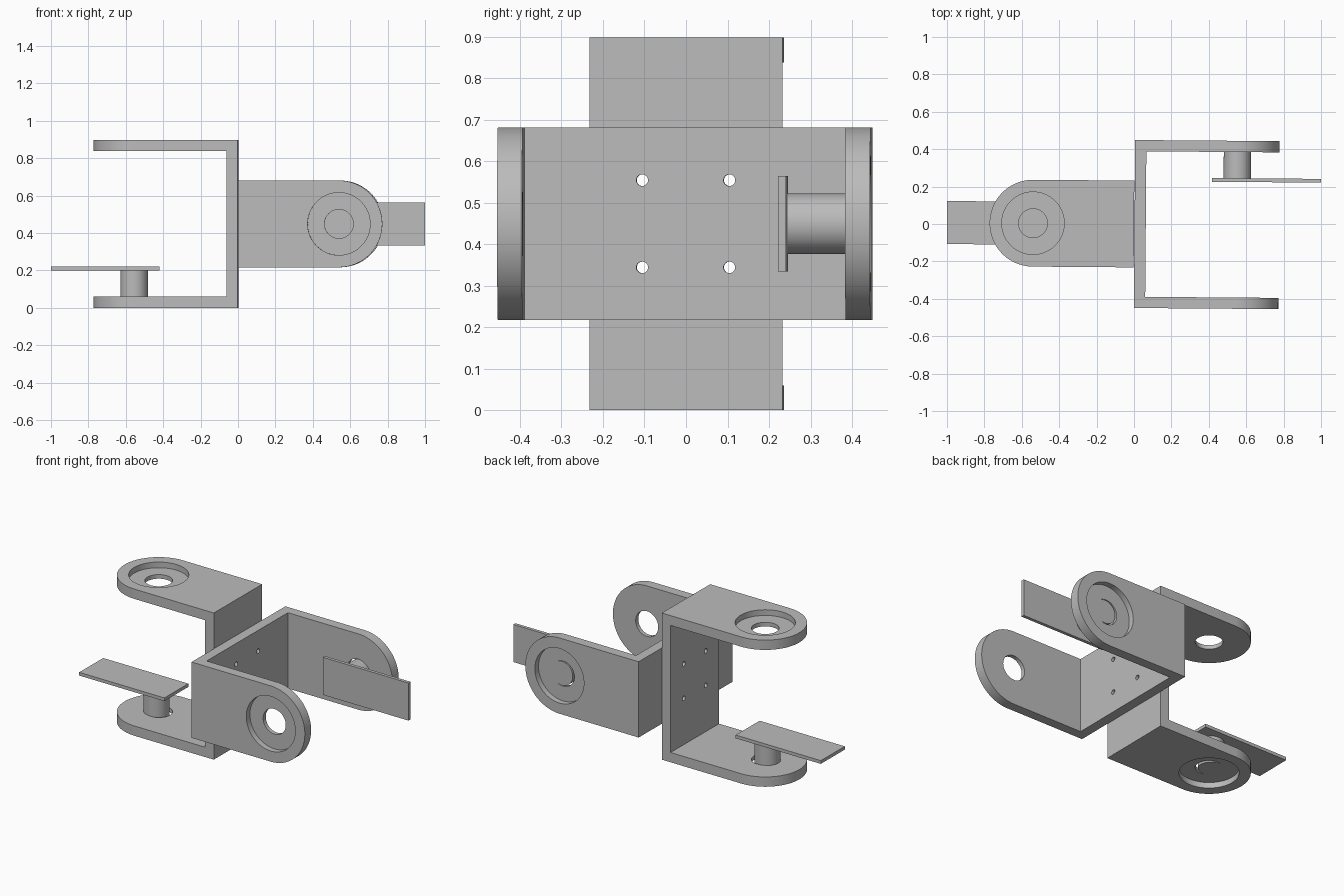
import bpy, bmesh, math
from mathutils import Matrix, Vector

if "Cube" in bpy.data.objects:
    bpy.data.objects.remove(bpy.data.objects["Cube"], do_unlink=True)

grey = bpy.data.materials.new("plain_grey")
grey.use_nodes = True
grey.diffuse_color = (0.5, 0.5, 0.5, 1)
grey.node_tree.nodes["Principled BSDF"].inputs["Base Color"].default_value = (0.5, 0.5, 0.5, 1)

# Bracket sizes, local frame: mouth towards +x, arms at +y and -y
HALF = 0.449      # half the distance over both arms
WALL = 0.06       # sheet thickness
RAD = 0.232       # half the sheet width, also the arm end radius
HOLE_X = 0.54     # pivot position along the arm
RECESS = 0.035    # depth of the bearing seat
SEGS = 64


def new_object(name, bm):
    bmesh.ops.recalc_face_normals(bm, faces=bm.faces)
    mesh = bpy.data.meshes.new(name)
    bm.to_mesh(mesh)
    bm.free()
    mesh.materials.append(grey)
    obj = bpy.data.objects.new(name, mesh)
    bpy.context.collection.objects.link(obj)
    return obj


def prism(name, points, direction):
    """Extrude a closed outline along a direction."""
    bm = bmesh.new()
    face = bm.faces.new([bm.verts.new(p) for p in points])
    ext = bmesh.ops.extrude_face_region(bm, geom=[face])
    verts = [v for v in ext["geom"] if isinstance(v, bmesh.types.BMVert)]
    bmesh.ops.translate(bm, verts=verts, vec=direction)
    return new_object(name, bm)


def cylinder(name, start, end, radius, segs=SEGS):
    start, end = Vector(start), Vector(end)
    axis = end - start
    turn = axis.to_track_quat('Z', 'Y').to_matrix().to_4x4()
    bm = bmesh.new()
    bmesh.ops.create_cone(bm, cap_ends=True, segments=segs, radius1=radius, radius2=radius,
                          depth=axis.length, matrix=Matrix.Translation((start + end) / 2) @ turn)
    return new_object(name, bm)


def box(name, low, high):
    low, high = Vector(low), Vector(high)
    bm = bmesh.new()
    bmesh.ops.create_cube(bm, size=1, matrix=Matrix.Translation((low + high) / 2)
                          @ Matrix.Diagonal((*(high - low), 1)))
    return new_object(name, bm)


def carve(obj, cutter, operation='DIFFERENCE'):
    """Apply a boolean and discard its cutter."""
    cutter.hide_render = True
    mod = obj.modifiers.new("cut", 'BOOLEAN')
    mod.operation, mod.object, mod.solver = operation, cutter, 'EXACT'
    bpy.context.view_layer.objects.active = obj
    bpy.ops.object.modifier_apply(modifier=mod.name)
    bpy.data.objects.remove(cutter, do_unlink=True)


def finish(obj, matrix):
    obj.data.transform(matrix)
    bpy.ops.object.select_all(action='DESELECT')
    obj.select_set(True)
    bpy.context.view_layer.objects.active = obj
    bpy.ops.object.shade_smooth_by_angle(angle=math.radians(30))


def build_bracket(prefix, matrix, pin_shift):
    # Folded sheet: a U outline trimmed to rounded arm ends
    inner = HALF - WALL
    tip = HOLE_X + RAD
    outline = [(0, -HALF), (tip + 0.1, -HALF), (tip + 0.1, -inner), (WALL, -inner),
               (WALL, inner), (tip + 0.1, inner), (tip + 0.1, HALF), (0, HALF)]
    bracket = prism(prefix + "_bracket", [(x, y, -0.3) for x, y in outline], (0, 0, 0.6))
    arc = [math.pi * (i / SEGS - 0.5) for i in range(SEGS + 1)]
    rounded = [(-0.1, -0.6, RAD), (-0.1, -0.6, -RAD)]
    rounded += [(HOLE_X + RAD * math.cos(a), -0.6, RAD * math.sin(a)) for a in arc]
    carve(bracket, prism("trim", rounded, (0, 1.2, 0)), 'INTERSECT')

    # Pivot holes with bearing seats on the outer faces
    for side in (-1, 1):
        carve(bracket, cylinder("seat", (HOLE_X, side * (HALF - RECESS), 0),
                                (HOLE_X, side * 0.6, 0), 0.167))
        carve(bracket, cylinder("bore", (HOLE_X, side * 0.3, 0),
                                (HOLE_X, side * 0.6, 0), 0.077))
    # Four screw holes in the web
    for y in (-0.105, 0.105):
        for z in (-0.105, 0.105):
            carve(bracket, cylinder("screw", (-0.1, y, z), (0.2, y, z), 0.014, 24))
    finish(bracket, matrix)

    # Pivot pin with its flat output blade
    pin_x = 0.555 + pin_shift
    blade_y = HALF - 0.2
    pin = cylinder(prefix + "_pin", (pin_x, blade_y, 0), (pin_x, HALF - RECESS, 0), 0.073)
    finish(pin, matrix)
    blade = box(prefix + "_blade", (0.42 + pin_shift, blade_y - 0.02, -0.115),
                (1.0 + pin_shift / 2, blade_y, 0.115))
    finish(blade, matrix)


# Two brackets back to back, a quarter turn apart, with a slight yaw
place = Matrix.Translation((0, 0, HALF)) @ Matrix.Rotation(math.radians(-0.45), 4, 'Z')
build_bracket("left", place @ Matrix.Translation((0.003, 0, 0)), -0.008)
build_bracket("right", place @ Matrix.Rotation(math.pi / 2, 4, 'X')
              @ Matrix.Rotation(math.pi, 4, 'Z'), 0)
